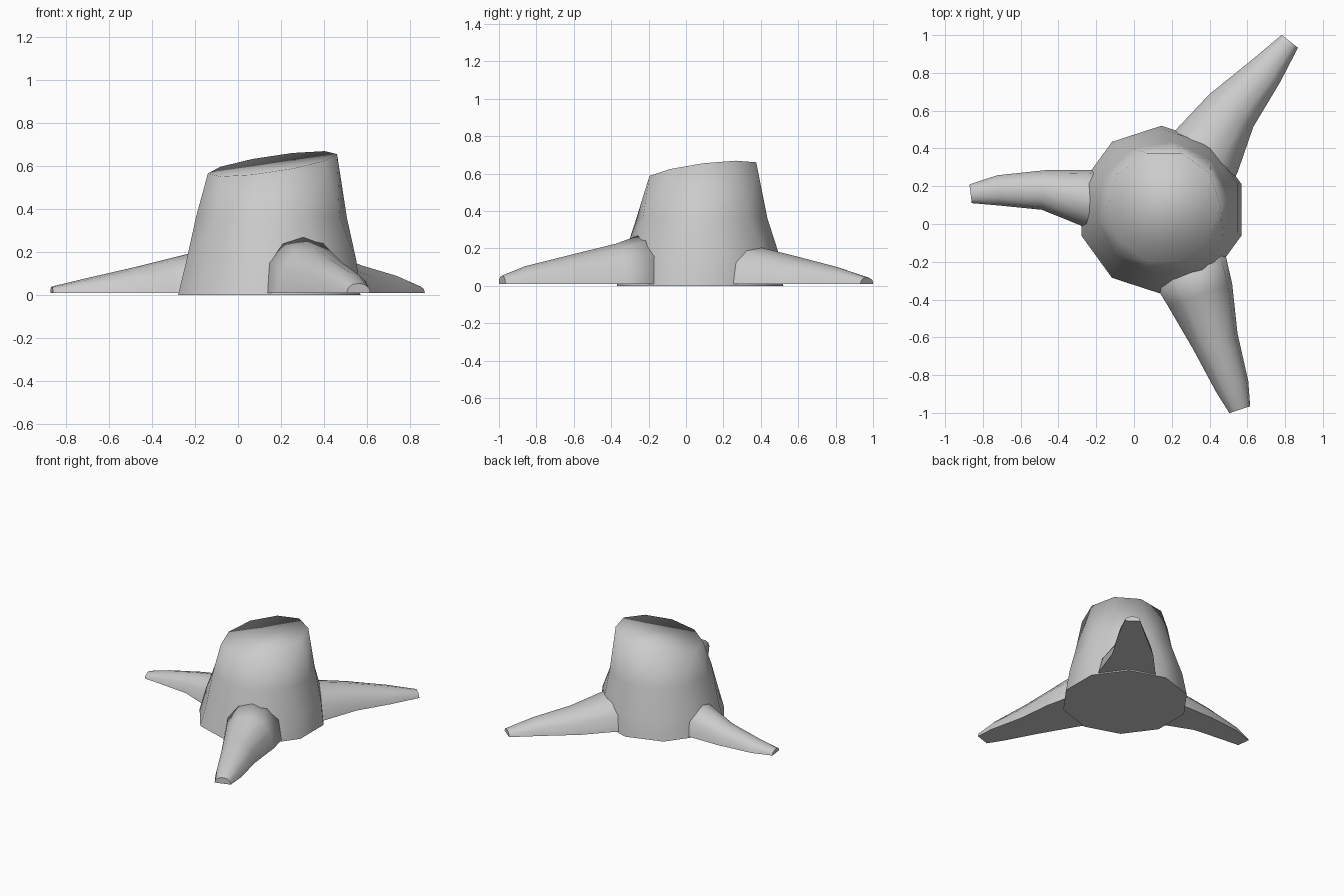
import bpy
import bmesh
from math import cos, sin, pi, radians
from mathutils import Vector

cube = bpy.data.objects.get("Cube")
if cube:
    bpy.data.objects.remove(cube, do_unlink=True)

# Single plain grey
grey = bpy.data.materials.new("plain_grey")
grey.use_nodes = True
colour = (0.6, 0.6, 0.6, 1)
grey.diffuse_color = colour
grey.node_tree.nodes["Principled BSDF"].inputs["Base Color"].default_value = colour


def loft(name, rings):
    """Skin closed rings of points, cap both ends, keep the underside crisp."""
    bm = bmesh.new()
    loops = [[bm.verts.new(p) for p in ring] for ring in rings]
    n = len(loops[0])
    for a, b in zip(loops, loops[1:]):
        for i in range(n):
            j = (i + 1) % n
            bm.faces.new((a[i], a[j], b[j], b[i]))
    bm.faces.new(loops[0])
    bm.faces.new(loops[-1])
    bmesh.ops.recalc_face_normals(bm, faces=bm.faces)
    for f in bm.faces:
        f.smooth = True
    for f in bm.faces:
        if f.normal.z < -0.9:
            for e in f.edges:
                e.smooth = False
    mesh = bpy.data.meshes.new(name)
    bm.to_mesh(mesh)
    bm.free()
    mesh.materials.append(grey)
    obj = bpy.data.objects.new(name, mesh)
    bpy.context.collection.objects.link(obj)
    return obj


# Trunk: ten-sided, slightly twisted, cut off at a slant
SIDES = 10


def trunk_ring(z, cx, cy, r, twist, slant=0.0):
    ring = []
    for i in range(SIDES):
        a = 2 * pi * i / SIDES + radians(twist)
        x, y = r * cos(a), r * sin(a)
        ring.append((cx + x, cy + y, z + slant * (x + 0.85 * y)))
    return ring


loft("trunk", [
    trunk_ring(0, 0.145, 0.075, 0.445, 18),
    trunk_ring(0.16, 0.155, 0.085, 0.415, 18),
    trunk_ring(0.36, 0.155, 0.085, 0.355, 9),
    trunk_ring(0.61, 0.16, 0.09, 0.30, 0, 0.15),
])


# Roots: arched sections with flat undersides; stations are x, y, half width, height
ARCH = 6
FLOOR = 0.01


def root(name, stations):
    centres = [Vector((s[0], s[1], 0)) for s in stations]
    rings = []
    for k, (x, y, half, height) in enumerate(stations):
        along = centres[min(k + 1, len(centres) - 1)] - centres[max(k - 1, 0)]
        side = Vector((-along.y, along.x, 0)).normalized()
        ring = []
        for i in range(ARCH + 1):
            a = pi * i / ARCH
            p = centres[k] + side * half * cos(a)
            p.z = FLOOR + (height - FLOOR) * max(sin(a), 0) ** 0.85
            ring.append(p)
        rings.append(ring)
    obj = loft(name, rings)
    # crisp edge round the blunt tip
    bm = bmesh.new()
    bm.from_mesh(obj.data)
    tip = centres[-1]
    for f in bm.faces:
        if len(f.verts) > 4 and (f.calc_center_median() - tip).xy.length < 0.05:
            for e in f.edges:
                e.smooth = False
    bm.to_mesh(obj.data)
    bm.free()


root("right_root", [(-0.08, 0.10, 0.18, 0.23), (-0.28, 0.145, 0.145, 0.18),
                    (-0.48, 0.18, 0.105, 0.13), (-0.72, 0.178, 0.08, 0.075),
                    (-0.865, 0.16, 0.05, 0.04)])
root("front_root", [(0.28, -0.20, 0.21, 0.29), (0.35, -0.375, 0.18, 0.225),
                    (0.43, -0.62, 0.125, 0.165), (0.52, -0.86, 0.09, 0.105),
                    (0.56, -0.983, 0.058, 0.055)])
root("back_left_root", [(0.28, 0.24, 0.22, 0.25), (0.38, 0.38, 0.20, 0.21),
                        (0.515, 0.60, 0.145, 0.155), (0.70, 0.81, 0.095, 0.10),
                        (0.825, 0.967, 0.055, 0.045)])
